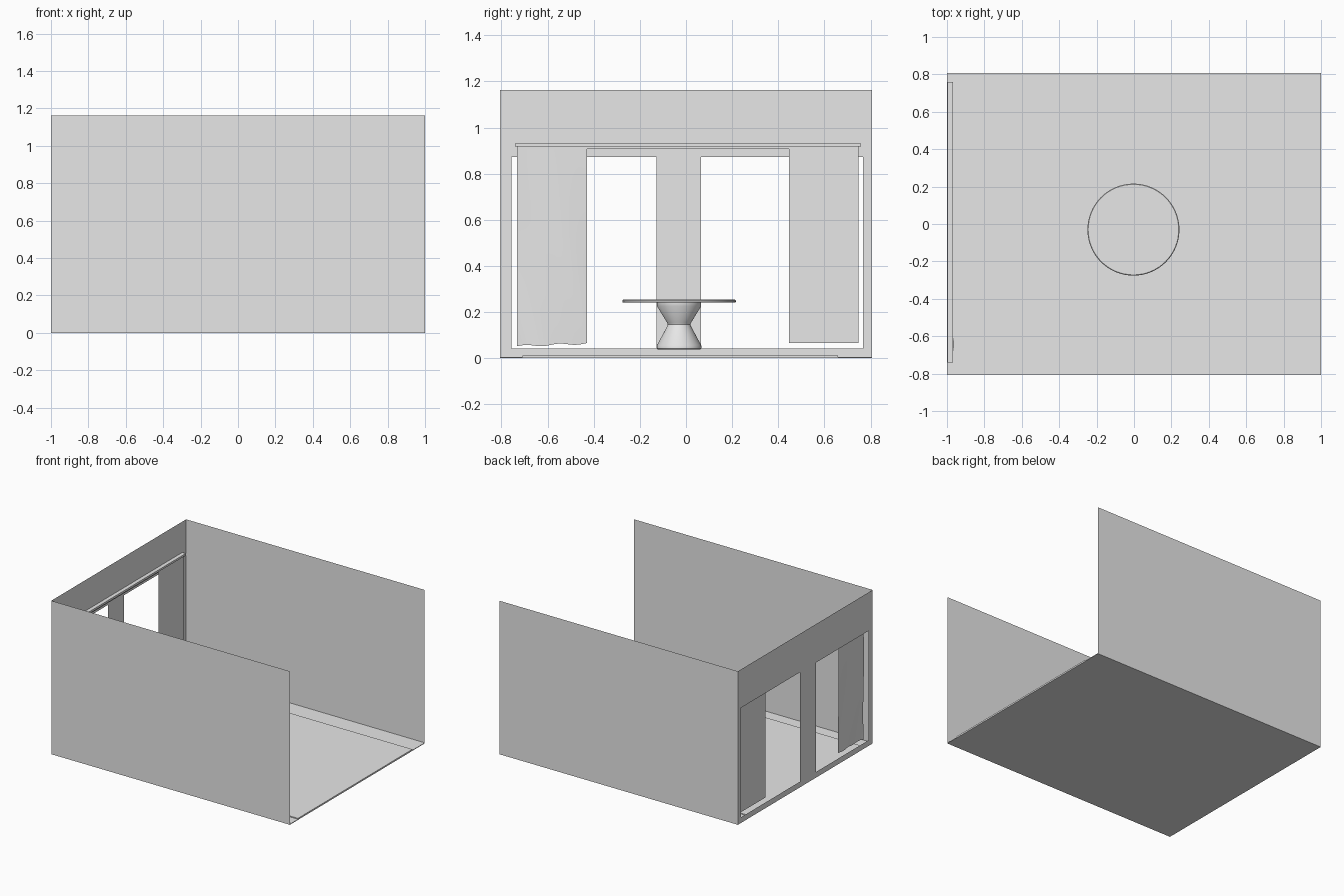
import bpy, bmesh, math

old = bpy.data.objects.get("Cube")
if old:
    bpy.data.objects.remove(old, do_unlink=True)

grey = bpy.data.materials.new("plain_grey")
grey.use_nodes = True
grey.diffuse_color = (0.8, 0.8, 0.8, 1)
bsdf = next(n for n in grey.node_tree.nodes if n.type == 'BSDF_PRINCIPLED')
bsdf.inputs["Base Color"].default_value = (0.8, 0.8, 0.8, 1)


def finish(name, bm, smooth=False):
    mesh = bpy.data.meshes.new(name)
    bm.to_mesh(mesh)
    bm.free()
    mesh.materials.append(grey)
    obj = bpy.data.objects.new(name, mesh)
    bpy.context.collection.objects.link(obj)
    if smooth:
        bpy.ops.object.select_all(action='DESELECT')
        obj.select_set(True)
        bpy.context.view_layer.objects.active = obj
        bpy.ops.object.shade_smooth_by_angle(angle=math.radians(35))
    return obj


def box(name, low, high):
    bm = bmesh.new()
    bmesh.ops.create_cube(bm, size=1)
    for v in bm.verts:
        v.co = [(a + b) / 2 + c * (b - a) for a, b, c in zip(low, high, v.co)]
    return finish(name, bm)


def sheet(name, points):
    bm = bmesh.new()
    bm.faces.new([bm.verts.new(p) for p in points])
    return finish(name, bm)


def lathe(name, profile, center, sides=48):
    bm = bmesh.new()
    rings = []
    for r, z in profile:
        rings.append([bm.verts.new((center[0] + r * math.cos(math.tau * i / sides),
                                    center[1] + r * math.sin(math.tau * i / sides), z))
                      for i in range(sides)])
    for a, b in zip(rings, rings[1:]):
        for i in range(sides):
            j = (i + 1) % sides
            bm.faces.new((a[i], a[j], b[j], b[i]))
    bm.faces.new(rings[0][::-1])
    bm.faces.new(rings[-1])
    return finish(name, bm, True)


HEIGHT, SIDE = 1.163, 0.807

# Floor and the slightly raised strip on it
box("floor", (-1, -SIDE, 0), (1, SIDE, 0.005))
box("floor_strip", (-1, -0.71, 0.005), (1, 0.66, 0.012))

# Plain front and back walls
for name, y in (("front_wall", -SIDE), ("back_wall", SIDE)):
    sheet(name, [(-1, y, 0), (1, y, 0), (1, y, HEIGHT), (-1, y, HEIGHT)])

# Side wall as a grid of panels, leaving out two window openings
bm = bmesh.new()
ys = [-SIDE, -0.756, -0.127, 0.065, 0.767, SIDE]
zs = [0, 0.043, 0.872, HEIGHT]
grid = [[bm.verts.new((-1, y, z)) for z in zs] for y in ys]
for i in range(len(ys) - 1):
    for k in range(len(zs) - 1):
        if k == 1 and i in (1, 3):
            continue
        bm.faces.new((grid[i][k], grid[i][k + 1], grid[i + 1][k + 1], grid[i + 1][k]))
bmesh.ops.dissolve_limit(bm, angle_limit=0.01, verts=bm.verts[:], edges=bm.edges[:])
finish("window_wall", bm)

# Curtain rail
box("curtain_rail", (-0.997, -0.741, 0.917), (-0.968, 0.758, 0.932))
box("rail_track", (-0.99, -0.73, 0.907), (-0.975, 0.75, 0.917))

# Flat curtain
sheet("flat_curtain", [(-0.98, y, z) for y, z in
                       ((0.447, 0.065), (0.749, 0.065), (0.749, 0.917), (0.447, 0.917))])

# Rippled curtain, looser towards its hem
bm = bmesh.new()
bmesh.ops.create_grid(bm, x_segments=24, y_segments=40, size=0.5)
for v in bm.verts:
    u, t = v.co.x + 0.5, v.co.y + 0.5
    loose = 1 - t
    x = -0.977 + loose * (0.009 * math.sin(math.pi * u) + 0.006 * math.sin(7 * u + 6 * t))
    hem = 0.052 + 0.012 * u + 0.004 * math.sin(13 * u)
    v.co = (x, -0.732 + 0.302 * u, hem + t * (0.917 - hem))
finish("rippled_curtain", bm, True)

# Round table with an hourglass pedestal
center = (-0.003, -0.03)
lathe("table_pedestal", [(0.092, 0.037), (0.097, 0.042), (0.096, 0.056), (0.052, 0.138),
                         (0.049, 0.146), (0.052, 0.154), (0.096, 0.226), (0.096, 0.242)], center)
lathe("table_top", [(0.242, 0.241), (0.246, 0.244), (0.246, 0.251), (0.242, 0.254)], center, 64)
